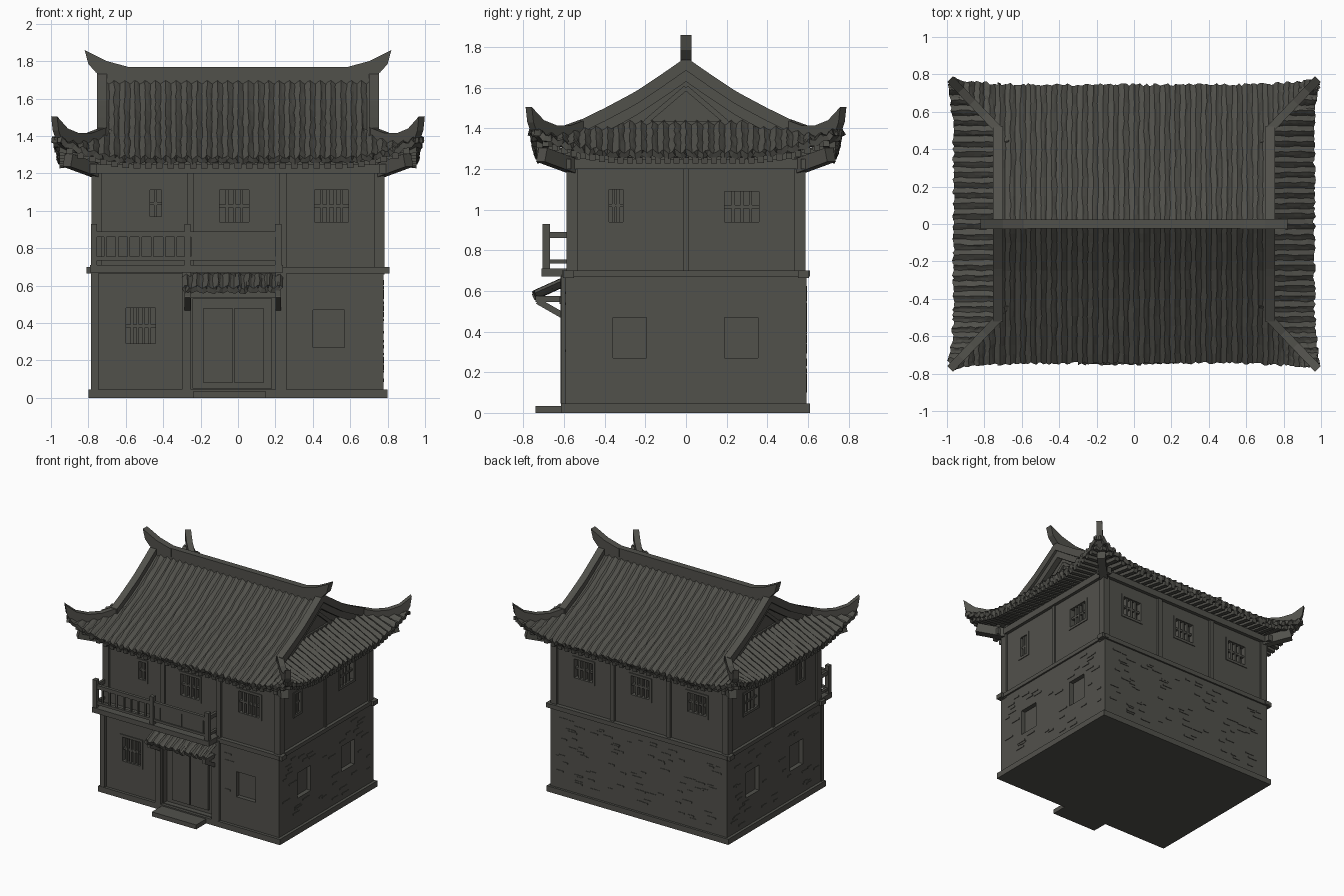
import bpy, bmesh, math, random
from mathutils import Vector

if "Cube" in bpy.data.objects:
    bpy.data.objects.remove(bpy.data.objects["Cube"])

random.seed(4)
mat = bpy.data.materials.new("dark_weathered_grey")
mat.diffuse_color = (0.083, 0.082, 0.071, 1)
mat.use_nodes = True
mat.node_tree.nodes["Principled BSDF"].inputs["Base Color"].default_value = mat.diffuse_color
groups = {}


def group(name):
    if name not in groups:
        groups[name] = bmesh.new()
    return groups[name]


def hexa(name, c):
    """Solid from eight corners: bottom ring then top ring."""
    bm = group(name)
    v = [bm.verts.new(p) for p in c]
    for f in ((3, 2, 1, 0), (4, 5, 6, 7), (0, 1, 5, 4), (1, 2, 6, 5), (2, 3, 7, 6), (3, 0, 4, 7)):
        bm.faces.new([v[i] for i in f])


def box(name, x0, x1, y0, y1, z0, z1):
    x0, x1 = sorted((x0, x1))
    y0, y1 = sorted((y0, y1))
    hexa(name, [(x, y, z) for z in (z0, z1) for x, y in ((x0, y0), (x1, y0), (x1, y1), (x0, y1))])


def bar(name, p, q, w, h):
    """Square beam between two points."""
    p, q = Vector(p), Vector(q)
    d = (q - p).normalized()
    side = d.cross(Vector((0, 0, 1))).normalized() * w / 2
    up = side.cross(d).normalized() * h / 2
    hexa(name, [e + a * side + b * up for e in (p, q) for a, b in ((-1, -1), (1, -1), (1, 1), (-1, 1))])


def prism(name, pts, put, w0, w1):
    """Extrude a 2D outline; put(u, v, w) gives the 3D point."""
    bm = group(name)
    a = [bm.verts.new(put(u, v, w0)) for u, v in pts]
    b = [bm.verts.new(put(u, v, w1)) for u, v in pts]
    bm.faces.new(a)
    bm.faces.new(b[::-1])
    for i in range(len(pts)):
        j = (i + 1) % len(pts)
        bm.faces.new((a[j], a[i], b[i], b[j]))


def fbox(name, face, size, u0, u1, z0, z1, d0, d1):
    """Box placed on a wall face, d measured outward from the wall plane."""
    X, Y = size
    if face in "FB":
        s = -1 if face == "F" else 1
        box(name, u0, u1, s * (Y + d0), s * (Y + d1), z0, z1)
    else:
        s = -1 if face == "L" else 1
        box(name, s * (X + d0), s * (X + d1), u0, u1, z0, z1)


LOW, UP = (0.777, 0.592), (0.765, 0.572)


def window(face, size, u0, u1, z0, z1, bars=0, cutter="lower_cutter"):
    fbox(cutter, face, size, u0, u1, z0, z1, -0.035, 0.05)
    for i in range(bars):
        u = u0 + (i + 1) * (u1 - u0) / (bars + 1)
        fbox("window_lattice", face, size, u - .008, u + .008, z0, z1, -0.04, -0.005)
    if bars:
        zm = (z0 + z1) / 2
        fbox("window_lattice", face, size, u0, u1, zm - .008, zm + .008, -0.04, -0.008)
        for a, b, c, d in ((u0 - .02, u0, z0, z1), (u1, u1 + .02, z0, z1),
                           (u0 - .02, u1 + .02, z0 - .02, z0), (u0 - .02, u1 + .02, z1, z1 + .02)):
            fbox("window_frame", face, size, a, b, c, d, -0.01, 0.006)


# base, step and walls
box("base_slab", -.8, .8, -.615, .61, 0, .045)
box("door_step", -.24, .15, -.74, -.6, 0, .035)
box("lower_wall", -.777, .777, -.592, .592, .04, .69)
box("upper_wall", -.765, .765, -.572, .572, .68, 1.3)

# windows
window("F", LOW, -.6, -.44, .29, .48, 4)
window("F", LOW, .4, .57, .27, .47)
for f in "LR":
    for u in (-.36, .19):
        window(f, LOW, u, u + .165, .27, .47)
    window(f, UP, -.38, -.31, .94, 1.1, 2, "upper_cutter")
    window(f, UP, .19, .36, .94, 1.09, 3, "upper_cutter")
window("F", UP, -.47, -.41, .97, 1.11, 1, "upper_cutter")
window("F", UP, -.1, .06, .94, 1.11, 3, "upper_cutter")
window("F", UP, .41, .59, .94, 1.11, 4, "upper_cutter")
for u in (-.58, -.08, .42):
    window("B", UP, u, u + .16, .95, 1.1, 3, "upper_cutter")

# door with frame
fbox("lower_cutter", "F", LOW, -.24, .18, .05, .53, -.04, .05)
for a in (-.185, -.02):
    fbox("door_leaf", "F", LOW, a, a + .155, .08, .48, -.045, -.025)
for a in (-.3, .2):
    fbox("door_frame", "F", LOW, a, a + .05, .045, .67, -.01, .025)
fbox("door_frame", "F", LOW, -.29, .24, .535, .57, -.01, .03)

# stones on the lower walls
for face, half, n in (("B", .7, 80), ("L", .54, 50), ("R", .54, 50), ("F", .7, 40)):
    for i in range(n):
        u, z, w = random.uniform(-half, half), random.uniform(.07, .62), random.uniform(.02, .045)
        hole = (face in "LR" and .24 < z < .49 and .13 < abs(u) < .42) or \
               (face == "F" and (u < .3 or (.34 < u < .63 and .24 < z < .49)))
        if not hole:
            fbox("wall_stones", face, LOW, u - w, u + w, z, z + .012, -.005, .004)

# posts and beams
for x in (-.755, .755):
    for y in (-.56, .56):
        box("corner_posts", x - .027, x + .027, y - .027, y + .027, .66, 1.26)
    box("side_mid_posts", x - .02, x + .02, -.012, .012, .69, 1.24)
for x in (-.255, .24):
    for s in (-1, 1):
        box("wall_posts", x - .018, x + .018, s * .56, s * .588, .69, 1.24)
for x in (-.765, .24):
    box("lower_front_posts", x - .02, x + .02, -.612, -.58, .04, .68)
for s in (-1, 1):
    box("belt_beams", -.81, .81, s * .55, s * .605, .665, .7)
    box("belt_beams", s * .75, s * .79, -.61, .61, .67, .7)
    box("eave_beams", -.83, .83, s * .565, s * .6, 1.2, 1.25)
    box("eave_beams", s * .755, s * .79, -.64, .64, 1.2, 1.25)

# balcony
box("balcony_floor", -.79, .24, -.71, -.57, .67, .71)
for z0, z1 in ((.735, .755), (.86, .89)):
    box("balcony_rail", -.78, .23, -.7, -.675, z0, z1)
    for x in (-.77, .21):
        box("balcony_rail", x - .01, x + .01, -.7, -.57, z0, z1)
for x in (-.77, -.27, .215):
    box("balcony_posts", x - .017, x + .017, -.705, -.67, .67, .93)
for i in range(15):
    x = -.71 + i * .063
    box("balcony_balusters", x - .007, x + .007, -.694, -.682, .75, .865)
box("balcony_panel", -.25, .2, -.692, -.684, .755, .86)

# roof shape: sagging profile with lifted corners
PROFILE = [(0, 1.705), (.1, 1.635), (.25, 1.535), (.4, 1.455), (.55, 1.382), (.8, 1.26)]


def prof(b):
    for (b0, z0), (b1, z1) in zip(PROFILE, PROFILE[1:]):
        if b <= b1:
            break
    return z0 + (z1 - z0) * (b - b0) / (b1 - b0)


def surf_y(x, b):
    return prof(b) + .12 * ramp(x, .55, .97) * ramp(b, .3, .75)


def surf_x(b, y):
    return prof(b) + .12 * ramp(b + .22, .55, .97) * ramp(y, .3, .75)


def ramp(v, lo, hi):
    return max(0, (abs(v) - lo) / (hi - lo)) ** 2


def sheet(name, a0, a1, start, end, put, rows=8):
    """Corrugated tile sheet, ribs running from start(a) to end(a)."""
    bm = bmesh.new()
    n = round((a1 - a0) / .01375)
    cols = []
    for i in range(n + 1):
        a = a0 + (a1 - a0) * i / n
        e = end(a) + random.uniform(-.008, .008)
        col = []
        for j in range(rows + 1):
            b = start(a) + (e - start(a)) * j / rows
            wob = random.uniform(-.004, .004) if 0 < i < n else 0
            p = Vector(put(a + wob, b))
            p.z += .01 * math.cos(2 * math.pi * a / .055)
            col.append(bm.verts.new(p))
        cols.append(col)
    for c, d in zip(cols, cols[1:]):
        for j in range(rows):
            bm.faces.new((c[j], d[j], d[j + 1], c[j + 1]))
    bm.normal_update()
    for f in bm.faces:
        if f.normal.z < 0:
            f.normal_flip()
    finish(name, bm).modifiers.new("thickness", "SOLIDIFY").thickness = .03


def finish(name, bm, recalc=False):
    if recalc:
        bmesh.ops.recalc_face_normals(bm, faces=bm.faces)
    me = bpy.data.meshes.new(name)
    bm.to_mesh(me)
    bm.free()
    ob = bpy.data.objects.new(name, me)
    bpy.context.collection.objects.link(ob)
    me.materials.append(mat)
    return ob


# roof tiles and near-level rafters under the eaves
for s in (-1, 1):
    eave = lambda a: .745 + .025 * ramp(a, .5, .97)
    put_y = lambda a, b: (a, s * b, surf_y(a, b))
    put_x = lambda a, b: (s * (b + .22), a, surf_x(b, a))
    sheet("main_roof_tiles", -.73, .73, lambda a: 0, eave, put_y, 15)
    for a0, a1 in ((-.965, -.73), (.73, .965)):
        sheet("corner_roof_tiles", a0, a1, lambda a: abs(a) - .22, eave, put_y)
    sheet("side_roof_tiles", -.745, .745, lambda a: max(.45, abs(a)),
          lambda a: .745 + .025 * ramp(a, .4, .75), put_x)
    for i in range(31):
        x, y = -.9 + i * .06, -.69 + i * .046
        b = max(.57, abs(x) - .22)
        bar("rafters", (x, s * b, min(1.27 + .08 * ramp(x, .55, .97), surf_y(x, b) - .06)),
            (x, s * .735, surf_y(x, .735) - .05), .035, .03)
        b = max(.53, abs(y))
        bar("rafters", (s * (b + .22), y, min(1.27 + .08 * ramp(y, .3, .75), surf_x(b, y) - .06)),
            (s * .955, y, surf_x(.735, y) - .05), .03, .03)

# gables, verge ridges, hip horns and main ridge
box("main_ridge", -.73, .73, -.025, .025, 1.66, 1.77)
ys = [-.52 + .04 * i for i in range(27)]
for s in (-1, 1):
    yz = lambda u, v, w: (s * w, u, v)
    band = lambda lo, hi: [(y, prof(abs(y)) + hi) for y in ys] + [(y, prof(abs(y)) + lo) for y in ys[::-1]]
    prism("gable_wall", [(-.48, 1.36), (.48, 1.36)] + [(y, prof(abs(y)) - .02) for y in ys[1:-1][::-1]], yz, .6, .665)
    prism("verge_ridges", band(-.02, .045), yz, .7, .755)
    prism("barge_boards", band(-.075, -.015), yz, .69, .735)
    for t in (-1, 1):
        bar("gable_trim", (s * .67, t * .2, 1.43), (s * .67, 0, 1.6), .02, .025)
        d = Vector((.27, .28)).normalized()
        hip = lambda u, v, w: (s * (.72 + .263 * u - w * d.y), t * (.5 + .274 * u + w * d.x), v)
        prism("hip_horns", [(0, 1.445), (.3, 1.415), (.55, 1.415), (.78, 1.44), (1, 1.505),
                            (.97, 1.43), (.88, 1.36), (.7, 1.31), (.35, 1.31), (0, 1.37)], hip, -.022, .022)
        # solid board closing the corner of the eaves
        bar("corner_brackets", (s * .76, t * .56, 1.215), (s * .91, t * .71, 1.27), .06, .07)
    bar("gable_trim", (s * .67, -.22, 1.425), (s * .67, .22, 1.425), .02, .025)
    prism("ridge_horns", [(.57, 1.765), (.7, 1.8), (.82, 1.86), (.8, 1.785), (.76, 1.74), (.7, 1.7), (.57, 1.7)],
          lambda u, v, w: (s * u, w, v), -.027, .027)

# door canopy
sheet("canopy_tiles", -.3, .24, lambda a: .58, lambda a: .75, lambda a, b: (a, -b, .67 - (b - .58) * .45), 3)
for x in (-.27, .215):
    bar("canopy_braces", (x, -.59, .47), (x, -.73, .55), .03, .03)
    bar("canopy_braces", (x, -.59, .56), (x, -.74, .56), .03, .03)

# build all parts, then cut the openings
parts = {n: finish(n, bm, True) for n, bm in groups.items()}
for level in ("lower", "upper"):
    wall, cutter = parts[level + "_wall"], parts[level + "_cutter"]
    cutter.hide_render = True
    mod = wall.modifiers.new("openings", "BOOLEAN")
    mod.operation, mod.solver, mod.object = "DIFFERENCE", "EXACT", cutter
    deps = bpy.context.evaluated_depsgraph_get()
    cut = bpy.data.meshes.new_from_object(wall.evaluated_get(deps))
    wall.modifiers.clear()
    wall.data = cut
    bpy.data.objects.remove(cutter)
